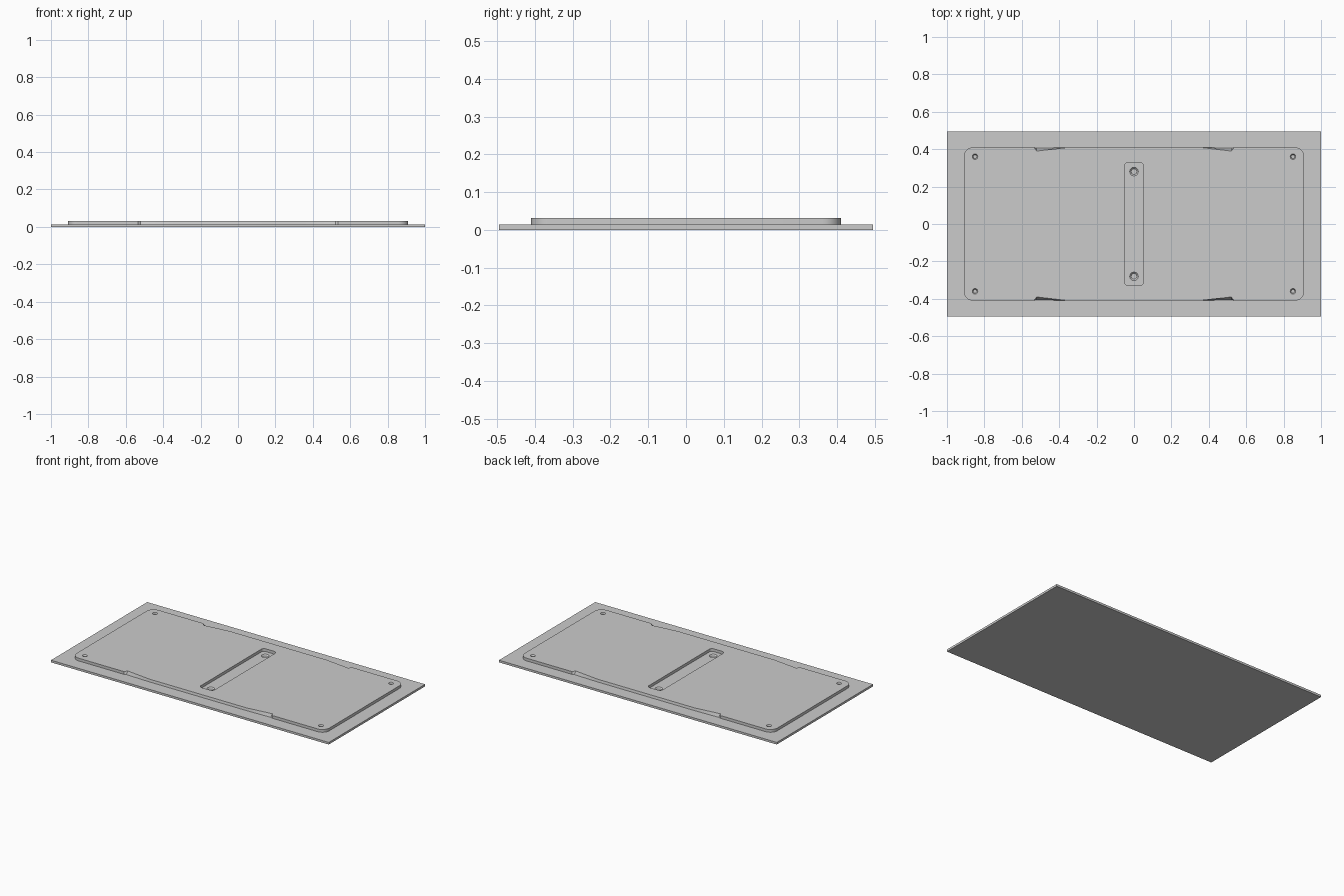
import bpy, bmesh, math

if "Cube" in bpy.data.objects:
    bpy.data.objects.remove(bpy.data.objects["Cube"])

BASE_TOP, TOP = 0.014, 0.032


def finish(name, bm):
    bmesh.ops.recalc_face_normals(bm, faces=bm.faces)
    me = bpy.data.meshes.new(name)
    bm.to_mesh(me)
    bm.free()
    ob = bpy.data.objects.new(name, me)
    bpy.context.collection.objects.link(ob)
    return ob


def loft(name, low, high, z0, z1):
    """Solid between two outlines with the same number of points."""
    bm = bmesh.new()
    a = [bm.verts.new((x, y, z0)) for x, y in low]
    b = [bm.verts.new((x, y, z1)) for x, y in high]
    n = len(a)
    bm.faces.new(a[::-1])
    bm.faces.new(b)
    for i in range(n):
        j = (i + 1) % n
        bm.faces.new((a[i], a[j], b[j], b[i]))
    return finish(name, bm)


def quarter(hx, hy, r, steps=8):
    """Rounded corner in the +x +y quadrant, counter-clockwise."""
    return [(hx - r + r * math.cos(math.pi / 2 * k / steps),
             hy - r + r * math.sin(math.pi / 2 * k / steps)) for k in range(steps + 1)]


def mirrored(q):
    """Complete a quadrant outline across both axes."""
    return (q + [(-x, y) for x, y in reversed(q)] +
            [(-x, -y) for x, y in q] + [(x, -y) for x, y in reversed(q)])


def cone(name, x, y, z, r, depth):
    bm = bmesh.new()
    e = 0.002
    bmesh.ops.create_cone(bm, cap_ends=True, segments=24, radius1=r * 0.6,
                          radius2=r, depth=depth + e)
    bmesh.ops.translate(bm, verts=bm.verts, vec=(x, y, z + e - (depth + e) / 2))
    return finish(name, bm)


def carve(target, cutter):
    cutter.hide_render = True
    mod = target.modifiers.new("cut", 'BOOLEAN')
    mod.operation, mod.solver, mod.object = 'DIFFERENCE', 'EXACT', cutter
    bpy.context.view_layer.objects.active = target
    bpy.ops.object.modifier_apply(modifier=mod.name)
    bpy.data.objects.remove(cutter)


# Thin rectangular base sheet
sheet = [(1, -0.495), (1, 0.495), (-1, 0.495), (-1, -0.495)]
base = loft("base_sheet", sheet, sheet, 0, BASE_TOP)

# Raised panel with tapered finger notches along the long edges
corner = quarter(0.91, 0.41, 0.05)
low = corner + [(0.535, 0.41), (0.52, 0.405), (0.35, 0.41)]
high = corner + [(0.535, 0.41), (0.52, 0.39), (0.35, 0.41)]
panel = loft("raised_panel", mirrored(low), mirrored(high), BASE_TOP, TOP)

# Central slot through the panel
slot = mirrored(quarter(0.05, 0.33, 0.02))
carve(panel, loft("slot_cutter", slot, slot, 0.005, 0.05))

# Small countersinks in the panel corners and at the slot ends
for sy in (-1, 1):
    for sx in (-1, 1):
        carve(panel, cone("corner_cutter", 0.85 * sx, 0.36 * sy, TOP, 0.016, 0.009))
    carve(base, cone("slot_end_cutter", 0, 0.28 * sy, BASE_TOP, 0.025, 0.008))

for ob in (base, panel):
    bpy.ops.object.select_all(action='DESELECT')
    ob.select_set(True)
    bpy.context.view_layer.objects.active = ob
    bpy.ops.object.shade_smooth_by_angle(angle=math.radians(25))
